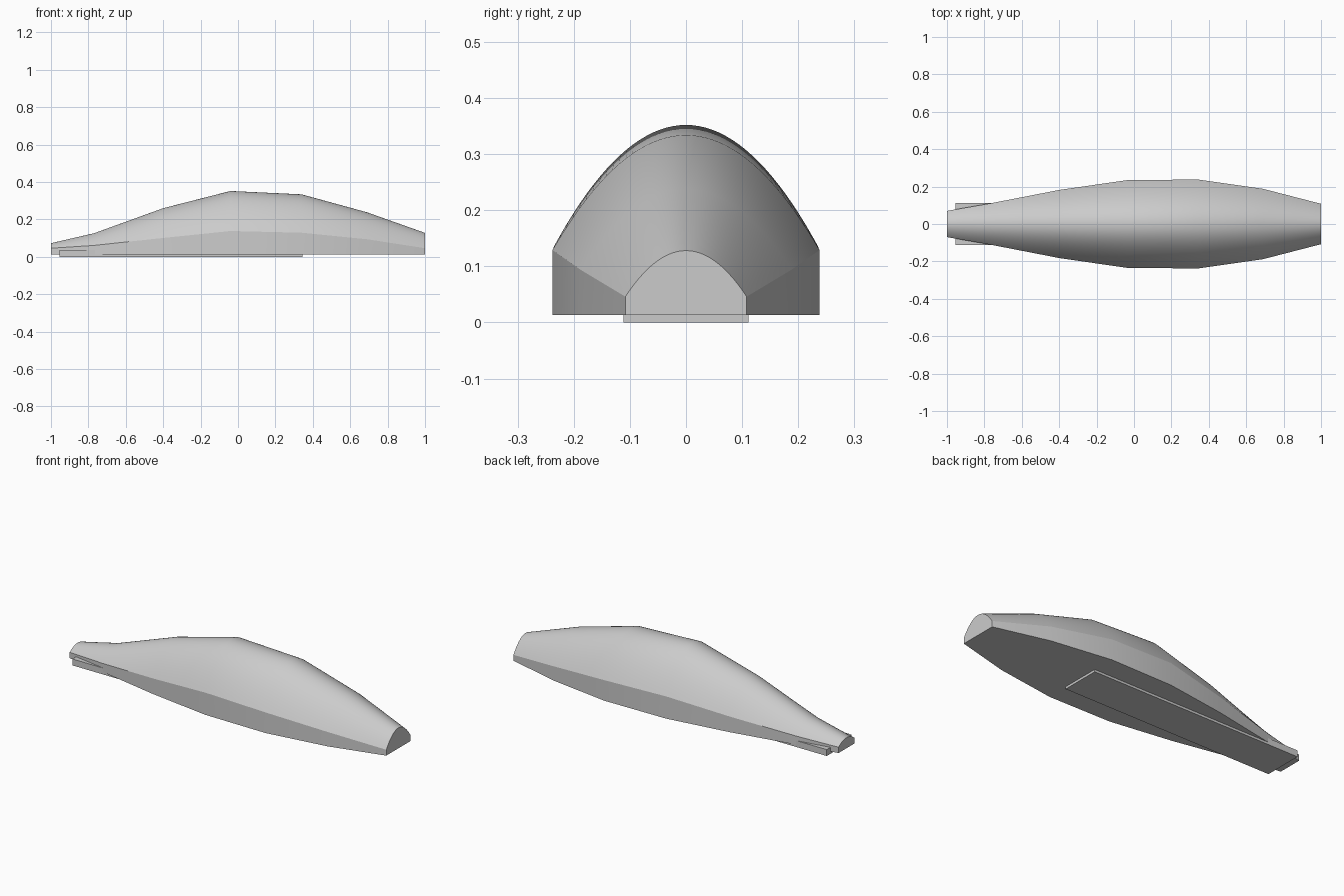
import bpy, bmesh
from math import radians

cube = bpy.data.objects.get("Cube")
if cube:
    bpy.data.objects.remove(cube, do_unlink=True)

grey = bpy.data.materials.new("light_grey")
grey.use_nodes = True
colour = (0.6, 0.6, 0.6, 1)
grey.diffuse_color = colour
grey.node_tree.nodes["Principled BSDF"].inputs["Base Color"].default_value = colour

BASE_Z = 0.013
ARCH_STEPS = 40

# Hull stations: x, half width, shoulder height, crest height
STATIONS = [
    (-1.0, 0.07, 0.046, 0.073),
    (-0.77, 0.11, 0.061, 0.126),
    (-0.4, 0.182, 0.101, 0.26),
    (-0.04, 0.234, 0.138, 0.352),
    (0.34, 0.238, 0.129, 0.334),
    (0.69, 0.188, 0.094, 0.238),
    (1.0, 0.108, 0.046, 0.128),
]


def section(x, half, shoulder, crest):
    """Upright walls below a parabolic arch."""
    points = [(x, -half, BASE_Z)]
    for i in range(ARCH_STEPS + 1):
        t = 2 * i / ARCH_STEPS - 1
        points.append((x, half * t, crest - (crest - shoulder) * t * t))
    points.append((x, half, BASE_Z))
    return points


def finish(bm, name):
    bmesh.ops.recalc_face_normals(bm, faces=bm.faces[:])
    mesh = bpy.data.meshes.new(name)
    bm.to_mesh(mesh)
    bm.free()
    mesh.materials.append(grey)
    obj = bpy.data.objects.new(name, mesh)
    bpy.context.collection.objects.link(obj)
    return obj


# Arched hull lofted through the stations
bm = bmesh.new()
rings = [[bm.verts.new(p) for p in section(*s)] for s in STATIONS]
for a, b in zip(rings, rings[1:]):
    n = len(a)
    for i in range(n):
        j = (i + 1) % n
        bm.faces.new((a[i], a[j], b[j], b[i]))
bm.faces.new(rings[0])
bm.faces.new(rings[-1])
hull = finish(bm, "hull")
bpy.ops.object.select_all(action="DESELECT")
hull.select_set(True)
bpy.context.view_layer.objects.active = hull
bpy.ops.object.shade_smooth_by_angle(angle=radians(25))

# Flat plate set into the underside
bm = bmesh.new()
bmesh.ops.create_cube(bm, size=1)
bmesh.ops.scale(bm, vec=(1.3, 0.222, 0.036), verts=bm.verts)
bmesh.ops.translate(bm, vec=(-0.305, 0, 0.018), verts=bm.verts)
finish(bm, "base_plate")
